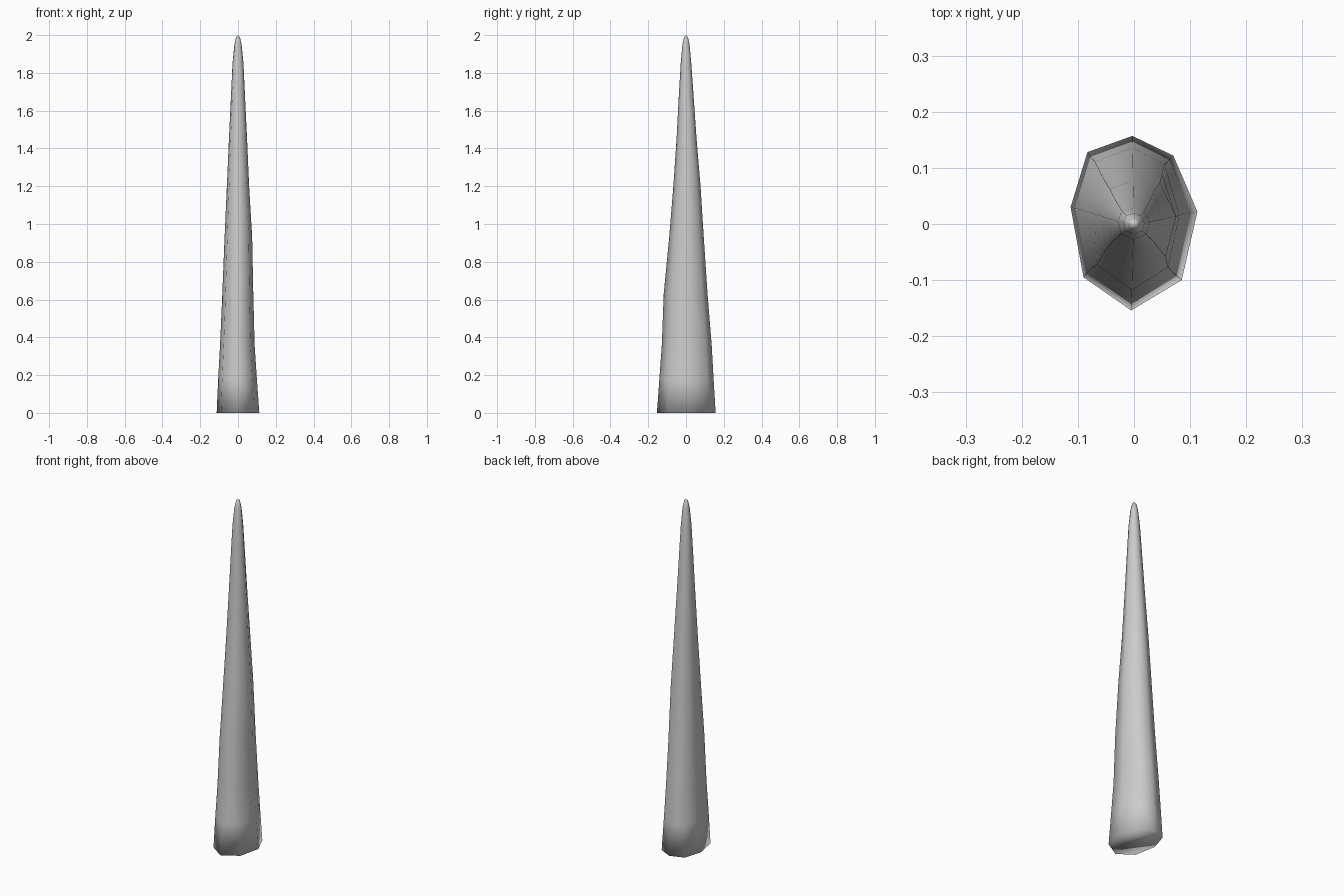
import bpy, bmesh

# Base outline (eight uneven corners)
BASE = [(-0.003, 0.157), (0.07, 0.122), (0.113, 0.022), (0.085, -0.1),
        (-0.005, -0.154), (-0.09, -0.095), (-0.113, 0.03), (-0.083, 0.128)]
# Rings: height, reach to -x, +x, -y, +y
RINGS = [(0.0, 0.113, 0.113, 0.154, 0.157),
         (0.18, 0.105, 0.100, 0.141, 0.146),
         (0.36, 0.095, 0.088, 0.128, 0.136),
         (0.63, 0.083, 0.081, 0.118, 0.114),
         (0.93, 0.071, 0.075, 0.089, 0.094),
         (1.20, 0.059, 0.059, 0.067, 0.077),
         (1.45, 0.048, 0.048, 0.050, 0.056),
         (1.68, 0.037, 0.037, 0.038, 0.040),
         (1.85, 0.029, 0.029, 0.028, 0.028),
         (1.95, 0.019, 0.019, 0.019, 0.019),
         (1.99, 0.010, 0.010, 0.010, 0.010)]

bm = bmesh.new()
loops = []
for i, (z, xn, xp, yn, yp) in enumerate(RINGS):
    ring = []
    for x, y in BASE:
        sx = (xp if x > 0 else xn) / 0.113
        sy = yp / 0.157 if y > 0 else yn / 0.154
        ring.append(bm.verts.new((x * sx, y * sy, z)))
    loops.append(ring)

# Tapered sides, base cap and rounded tip
n = len(BASE)
for a, b in zip(loops, loops[1:]):
    for i in range(n):
        j = (i + 1) % n
        bm.faces.new((a[i], a[j], b[j], b[i]))
bm.faces.new(loops[0])
tip = bm.verts.new((0, 0, 2.0))
for i in range(n):
    bm.faces.new((loops[-1][i], loops[-1][(i + 1) % n], tip))
bmesh.ops.recalc_face_normals(bm, faces=bm.faces)
for f in bm.faces:
    f.smooth = True

mesh = bpy.data.meshes.new("spike")
bm.to_mesh(mesh)
bm.free()
spike = bpy.data.objects.new("spike", mesh)
bpy.context.collection.objects.link(spike)
